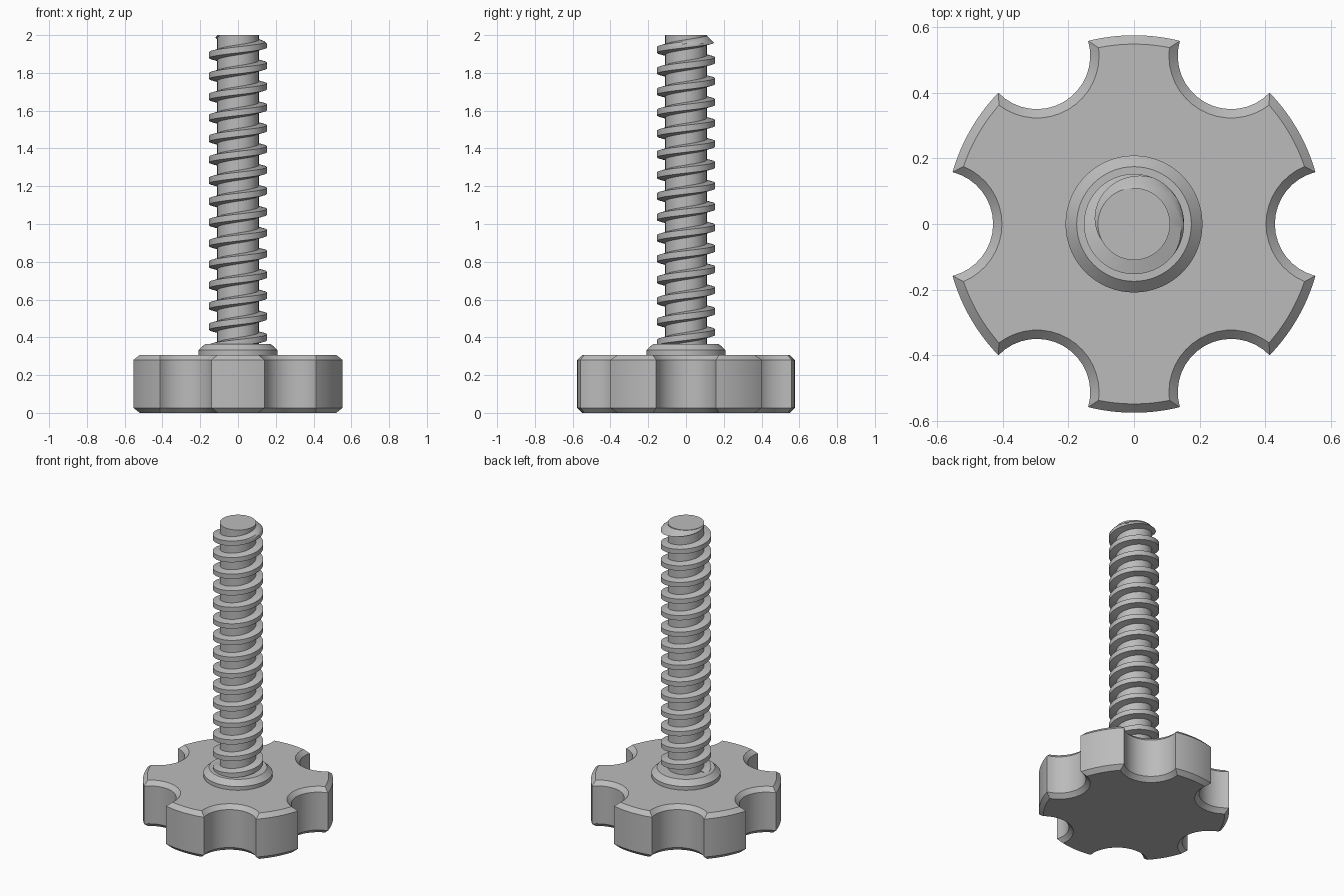
import bpy, bmesh
from math import pi, sin, cos, acos, atan2, tau

cube = bpy.data.objects.get("Cube")
if cube:
    bpy.data.objects.remove(cube)

grey = bpy.data.materials.new("plain grey")
grey.use_nodes = True
colour = (0.5, 0.5, 0.5, 1)
grey.diffuse_color = colour
grey.node_tree.nodes["Principled BSDF"].inputs["Base Color"].default_value = colour


def loft(name, rings):
    """Join equal closed rings of points into a capped solid."""
    bm = bmesh.new()
    loops = [[bm.verts.new(p) for p in ring] for ring in rings]
    n = len(loops[0])
    for a, b in zip(loops, loops[1:]):
        for i in range(n):
            j = (i + 1) % n
            bm.faces.new((a[i], a[j], b[j], b[i]))
    bm.faces.new(loops[0][::-1])
    bm.faces.new(loops[-1])
    bmesh.ops.recalc_face_normals(bm, faces=bm.faces)
    mesh = bpy.data.meshes.new(name)
    bm.to_mesh(mesh)
    bm.free()
    mesh.materials.append(grey)
    obj = bpy.data.objects.new(name, mesh)
    bpy.context.collection.objects.link(obj)
    bpy.ops.object.select_all(action="DESELECT")
    obj.select_set(True)
    bpy.context.view_layer.objects.active = obj
    bpy.ops.object.shade_smooth_by_angle(angle=pi / 6)
    return obj


def circle(r, z, n=64):
    return [(r * cos(tau * i / n), r * sin(tau * i / n), z) for i in range(n)]


def scalloped(inset, z, lobes=6, steps=16):
    """Round outline with circular bites, shrunk evenly by the inset."""
    rim, bite, centre = 0.576 - inset, 0.163 + inset, 0.593
    half = acos((rim ** 2 + centre ** 2 - bite ** 2) / (2 * rim * centre))
    sweep = atan2(rim * sin(half), centre - rim * cos(half))
    pts = []
    for k in range(lobes):
        mid = tau * k / lobes
        for i in range(steps):
            a = mid + pi + sweep - 2 * sweep * i / steps
            pts.append((centre * cos(mid) + bite * cos(a),
                        centre * sin(mid) + bite * sin(a), z))
        for i in range(steps):
            a = mid + half + (tau / lobes - 2 * half) * i / steps
            pts.append((rim * cos(a), rim * sin(a), z))
    return pts


# Hand knob with chamfered rims
chamfer, knob_top = 0.027, 0.307
loft("knob", [scalloped(chamfer, 0), scalloped(0, chamfer),
              scalloped(0, knob_top - chamfer), scalloped(chamfer, knob_top)])

# Collar and plain core of the screw
loft("collar", [circle(0.209, 0.29), circle(0.209, 0.332), circle(0.175, 0.364)])
core, tip = 0.11, 2.0
loft("screw_core", [circle(core, 0.3), circle(core, tip)])

# Right-handed thread, trimmed to a cone at the tip
pitch, steps, crest = 0.1107, 48, 0.153
profile = [(core - 0.01, -0.029), (crest, -0.016), (crest, -0.005),
           (crest, 0.005), (crest, 0.016), (core - 0.01, 0.029)]
rings = []
for i in range(-steps // 2, int(14.75 * steps)):
    a = tau * i / steps
    ring = []
    for r, dz in profile:
        z = min(0.4 + pitch * i / steps + dz, tip)
        r = min(r, core - 0.002 + tip - z)
        ring.append((r * cos(a), r * sin(a), z))
    rings.append(ring)
loft("screw_thread", rings)
